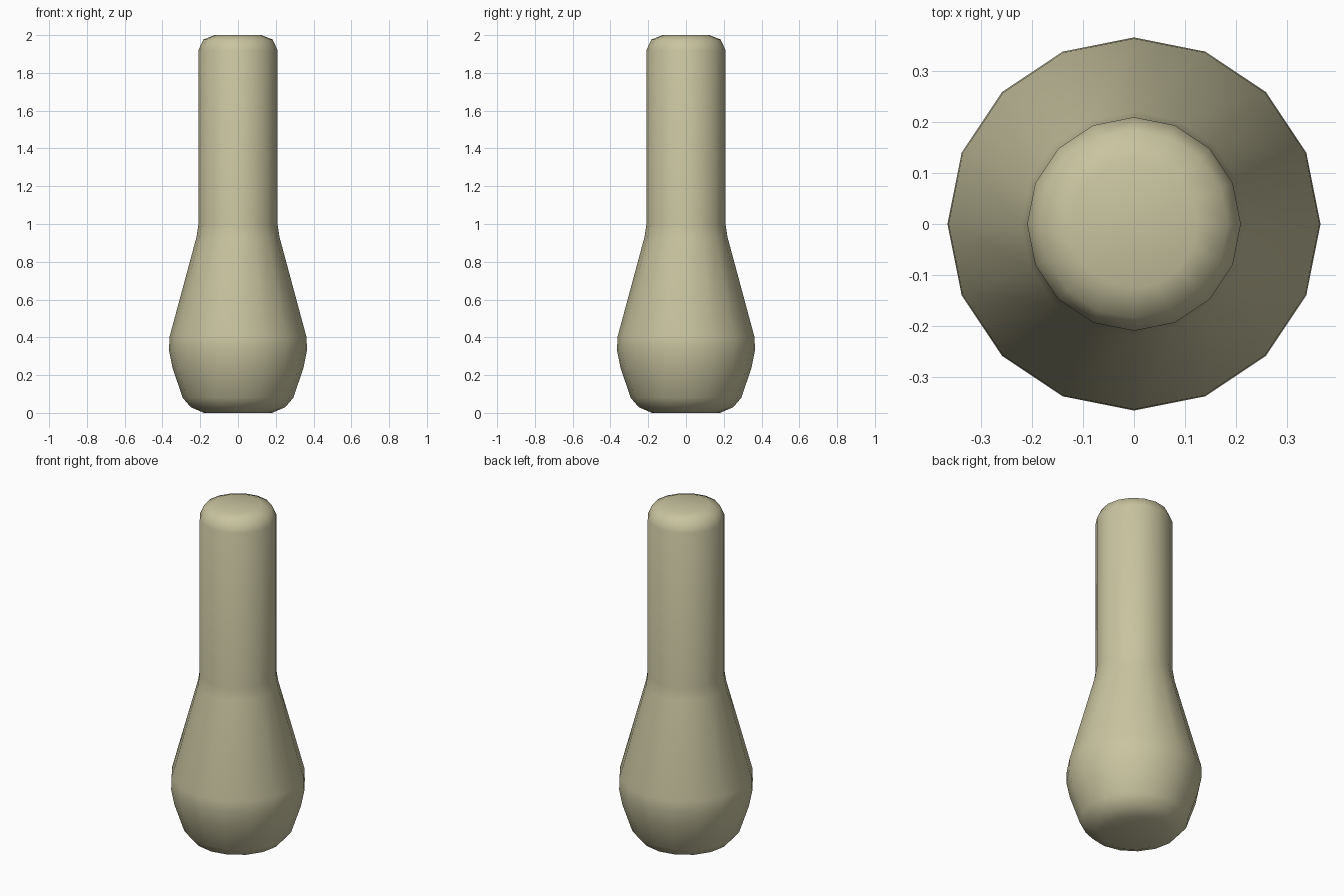
import bpy, bmesh, math

cube = bpy.data.objects.get("Cube")
if cube:
    bpy.data.objects.remove(cube, do_unlink=True)

SIDES = 16

# Single matte khaki colour
khaki = bpy.data.materials.new("khaki")
khaki.use_nodes = True
colour = (0.58, 0.55, 0.35, 1.0)
khaki.diffuse_color = colour
khaki.node_tree.nodes["Principled BSDF"].inputs["Base Color"].default_value = colour

# Profile from base to tip: (radius, height)
profile = [
    (0.18, 0.0), (0.25, 0.03), (0.293, 0.08), (0.347, 0.24),   # rounded base
    (0.365, 0.33), (0.363, 0.40),                              # widest band
    (0.22, 0.93), (0.209, 1.0),                                # taper into neck
    (0.209, 1.92), (0.184, 1.976), (0.125, 2.0),               # shaft, rounded tip
]


def lathe(name, points, material):
    """Turn a closed solid from a profile, capped at both ends."""
    bm = bmesh.new()
    rings = []
    for r, z in points:
        angles = [2 * math.pi * i / SIDES for i in range(SIDES)]
        rings.append([bm.verts.new((r * math.cos(a), r * math.sin(a), z)) for a in angles])
    for low, high in zip(rings, rings[1:]):
        for i in range(SIDES):
            j = (i + 1) % SIDES
            bm.faces.new((low[i], low[j], high[j], high[i]))
    bm.faces.new(rings[0][::-1])
    bm.faces.new(rings[-1])
    mesh = bpy.data.meshes.new(name)
    bm.to_mesh(mesh)
    bm.free()
    mesh.materials.append(material)
    obj = bpy.data.objects.new(name, mesh)
    bpy.context.collection.objects.link(obj)
    return obj


# Bulb-ended handle, smooth all round
handle = lathe("bulb_handle", profile, khaki)
bpy.ops.object.select_all(action="DESELECT")
handle.select_set(True)
bpy.context.view_layer.objects.active = handle
bpy.ops.object.shade_smooth_by_angle(angle=math.radians(60))
